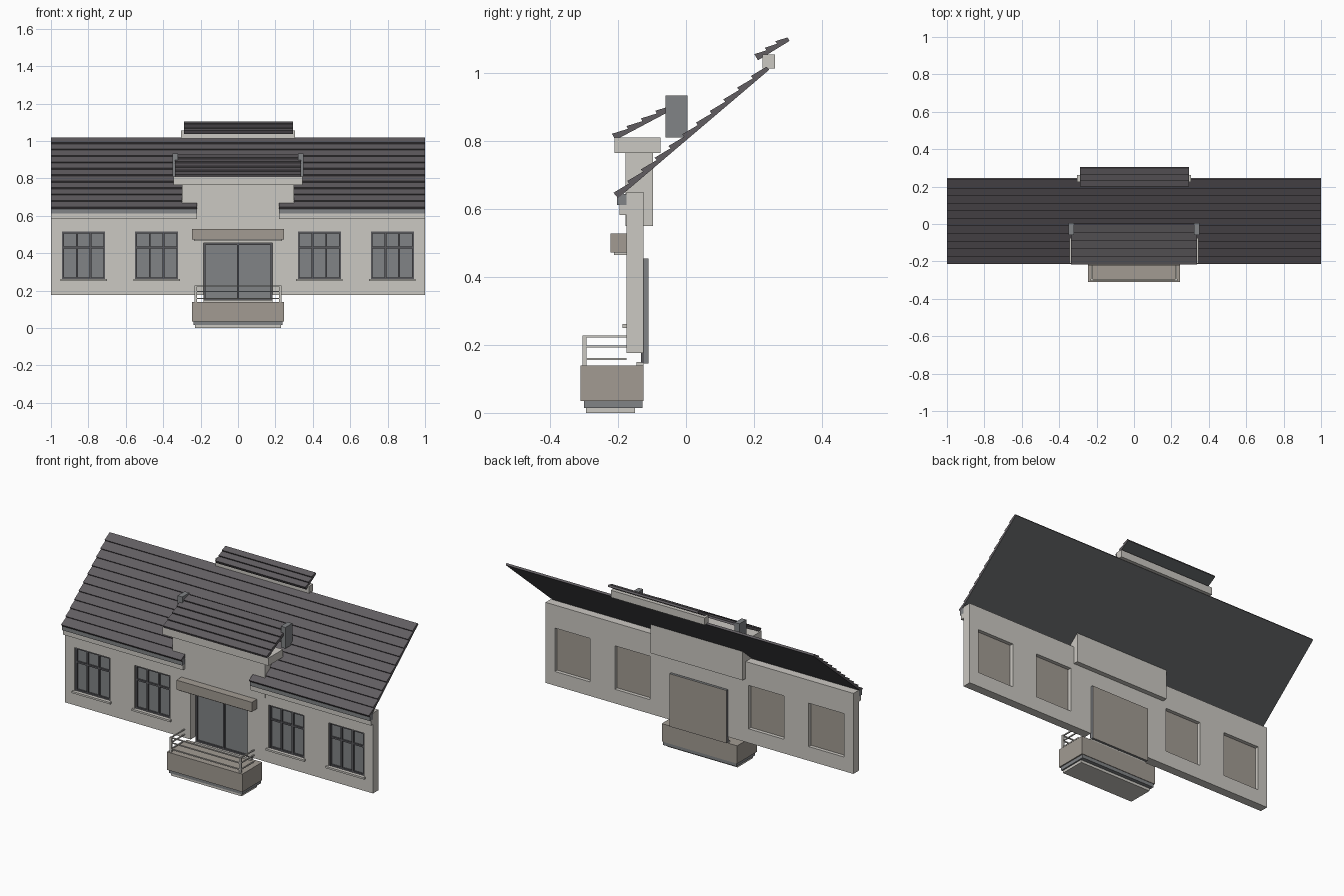
import bpy, bmesh
from mathutils import Vector

cube = bpy.data.objects.get("Cube")
if cube:
    bpy.data.objects.remove(cube, do_unlink=True)


def material(name, r, g, b):
    m = bpy.data.materials.new(name)
    m.use_nodes = True
    m.diffuse_color = (r, g, b, 1)
    m.node_tree.nodes["Principled BSDF"].inputs["Base Color"].default_value = (r, g, b, 1)
    return m


PLASTER = material("plaster", .60, .58, .54)
STONE = material("tan stone", .36, .33, .29)
TILE = material("roof tile", .12, .11, .12)
SLATE = material("roof underside", .10, .105, .11)
GREY = material("grey trim", .22, .23, .24)
GLASS = material("glass", .22, .23, .24)
FRAME = material("window frame", .10, .10, .11)


def finish(name, bm, *mats):
    bmesh.ops.recalc_face_normals(bm, faces=bm.faces)
    mesh = bpy.data.meshes.new(name)
    bm.to_mesh(mesh)
    bm.free()
    obj = bpy.data.objects.new(name, mesh)
    bpy.context.collection.objects.link(obj)
    for m in mats:
        mesh.materials.append(m)
    return obj


def box(name, x, y, z, mat, back=None):
    """Box from (low, high) ranges; back gives the rear face its own colour."""
    bm = bmesh.new()
    bmesh.ops.create_cube(bm, size=1)
    for v in bm.verts:
        v.co = [r[0] if c < 0 else r[1] for c, r in zip(v.co, (x, y, z))]
    bm.normal_update()
    if back:
        for f in bm.faces:
            f.material_index = int(f.normal.y > .5)
    return finish(name, bm, mat, *([back] if back else []))


def tiled_roof(name, x, start, end, courses, first=0, thick=.012, step=.009):
    """Slab with overlapping tile courses, extruded along x."""
    a, b = Vector((0, *start)), Vector((0, *end))
    up = Vector((1, 0, 0)).cross(b - a).normalized()
    at = lambda i, h: a.lerp(b, i / courses) + up * h
    outline = [at(courses, 0), at(first, 0)]
    for i in range(first, courses):
        outline += [at(i, thick + step), at(i + 1, thick)]
    bm = bmesh.new()
    face = bm.faces.new([bm.verts.new(p + Vector((x[0], 0, 0))) for p in outline])
    moved = bmesh.ops.extrude_face_region(bm, geom=[face])["geom"]
    bmesh.ops.translate(bm, vec=(x[1] - x[0], 0, 0),
                        verts=[g for g in moved if isinstance(g, bmesh.types.BMVert)])
    bmesh.ops.recalc_face_normals(bm, faces=bm.faces)
    for f in bm.faces:
        f.material_index = int(f.normal.dot(up) < -.9)
    return finish(name, bm, TILE, SLATE)


# Front wall with window and door openings
windows = [(-.94, -.71), (-.55, -.32), (.32, .55), (.71, .94)]
door = (-.185, .185)
WZ, DZ = (.26, .515), (.145, .455)
xs = sorted([-1, 1, *door, *[e for w in windows for e in w]])
zs = [.177, WZ[0], DZ[1], WZ[1], .65]
bm = bmesh.new()
grid = [[bm.verts.new((x, -.175, z)) for z in zs] for x in xs]
for i in range(len(xs) - 1):
    for j in range(len(zs) - 1):
        is_window = (xs[i], xs[i + 1]) in windows and j in (1, 2)
        is_door = xs[i] == door[0] and j < 2
        if not (is_window or is_door):
            bm.faces.new((grid[i][j], grid[i + 1][j], grid[i + 1][j + 1], grid[i][j + 1]))
wall = finish("front_wall", bm, PLASTER)
flip = -1 if wall.data.polygons[0].normal.y < 0 else 1
solid = wall.modifiers.new("thickness", "SOLIDIFY")
solid.thickness, solid.offset = .05, flip

# Windows: pane, frame, glazing bars, sill
for n, (a, b) in enumerate(windows, 1):
    w = b - a
    box(f"window_{n}_pane", (a, b), (-.158, -.146), WZ, GLASS, STONE)
    for t in (0, 1 / 3, 2 / 3, 1):
        c = a + .005 + t * (w - .01)
        box(f"window_{n}_upright", (c - .005, c + .005), (-.168, -.158), WZ, FRAME)
    for z in (WZ[0] + .005, .43, WZ[1] - .005):
        box(f"window_{n}_rail", (a, b), (-.167, -.158), (z - .005, z + .005), FRAME)
    box(f"window_{n}_sill", (a - .01, b + .01), (-.187, -.158), (.25, .261), PLASTER)

# Double door
box("door_leaves", door, (-.123, -.11), DZ, GLASS, STONE)
for x in (door[0] + .006, 0, door[1] - .006):
    box("door_upright", (x - .005, x + .005), (-.133, -.123), DZ, FRAME)
for z in (DZ[0] + .008, DZ[1] - .006):
    box("door_rail", door, (-.132, -.123), (z - .006, z + .006), FRAME)
box("door_threshold", door, (-.145, -.125), (.14, .15), PLASTER)

# Canopy over the door
box("canopy", (-.245, .245), (-.222, -.172), (.472, .528), STONE)
box("canopy_soffit", (-.235, .235), (-.212, -.172), (.465, .473), PLASTER)

# Porch with railing
box("porch_block", (-.245, .245), (-.31, -.125), (.035, .14), STONE)
box("porch_plinth", (-.238, .238), (-.30, -.128), (.015, .036), GREY)
box("porch_foot", (-.23, .23), (-.295, -.15), (0, .016), PLASTER)
for s in (-1, 1):
    x = sorted((s * .232, s * .22))
    box("railing_post", x, (-.305, -.293), (.14, .228), PLASTER)
for z in (.158, .195, .225):
    r = (z - .003, z + .003)
    box("railing_front", (-.226, .226), (-.302, -.296), r, PLASTER)
    for s in (-1, 1):
        box("railing_side", (s * .226 - .003, s * .226 + .003), (-.299, -.175), r, PLASTER)

# Main roof, with eaves on both sides of the central bay
EAVE, RIDGE = (-.2, .632), (.245, 1.01)
for side, x in (("left", (.22, 1)), ("right", (-1, -.22))):
    tiled_roof(f"main_roof_{side}", x, EAVE, RIDGE, 11)
    box(f"gutter_{side}", x, (-.203, -.175), (.612, .645), GREY)
    box(f"eave_moulding_{side}", x, (-.196, -.174), (.583, .613), PLASTER)
tiled_roof("main_roof_middle", (-.22, .22), EAVE, RIDGE, 11, first=2)

# Raised central bay
box("bay_wall", (-.30, .30), (-.178, -.097), (.55, .766), PLASTER)
box("bay_cornice", (-.345, .345), (-.21, -.075), (.765, .81), PLASTER)
tiled_roof("bay_roof", (-.337, .337), (-.208, .803), (.005, .916), 5)
for s in (-1, 1):
    box("bay_cheek", sorted((s * .32, s * .35)), (-.06, .005), (.81, .934), GREY)

# Ridge cap
box("ridge_board", (-.305, .305), (.225, .262), (1.013, 1.055), PLASTER)
tiled_roof("ridge_roof", (-.29, .295), (.212, 1.038), (.305, 1.095), 3)
